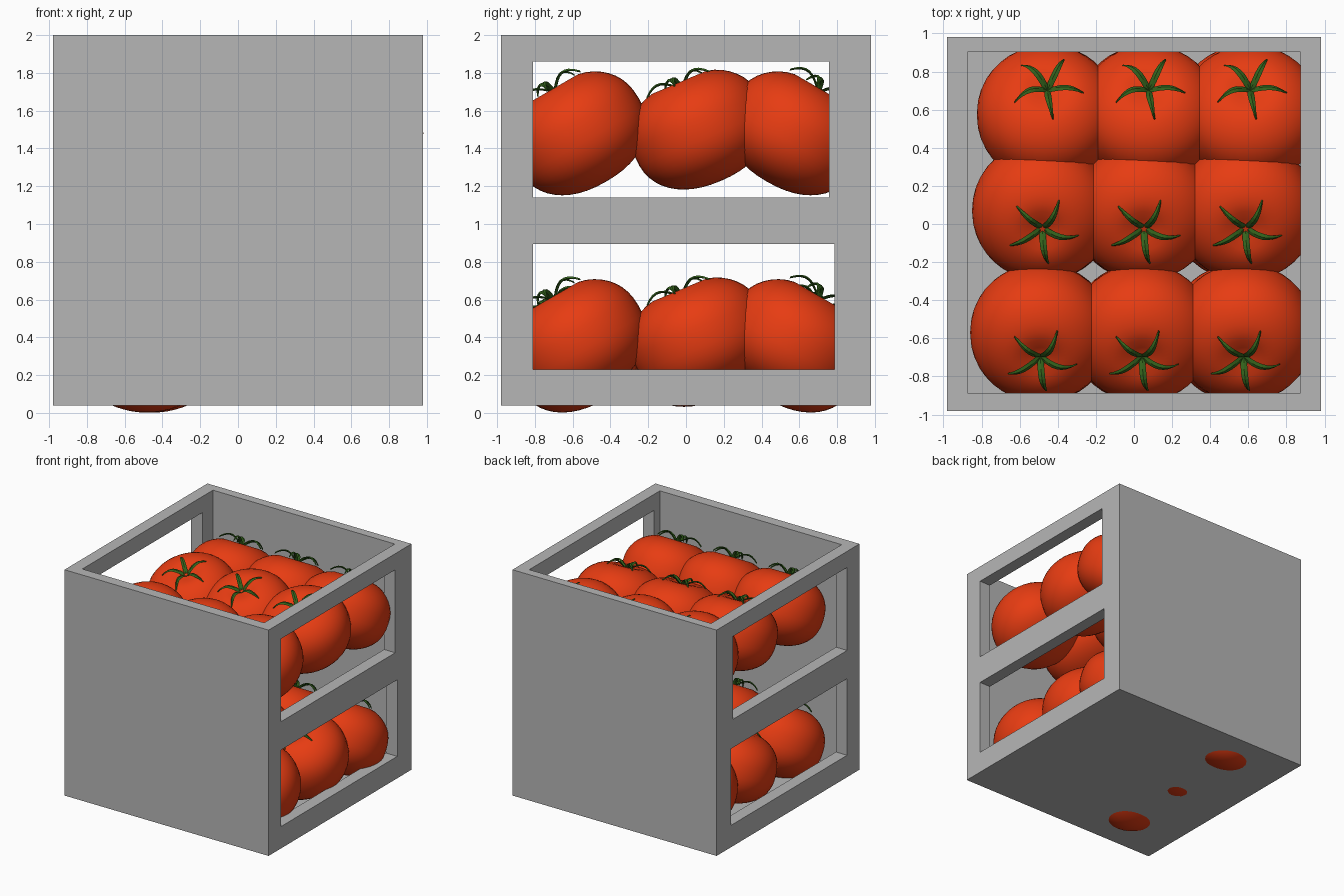
import bpy, bmesh, math
from mathutils import Matrix, Vector

if "Cube" in bpy.data.objects:
    bpy.data.objects.remove(bpy.data.objects["Cube"])


def material(name, rgb):
    m = bpy.data.materials.new(name)
    m.diffuse_color = (*rgb, 1)
    m.use_nodes = True
    m.node_tree.nodes["Principled BSDF"].inputs["Base Color"].default_value = m.diffuse_color
    return m


GREY = material("crate grey", (0.47, 0.47, 0.47))
RED = material("tomato red", (0.80, 0.045, 0.006))
GREEN = material("leaf green", (0.035, 0.13, 0.012))


def add(name, mesh):
    ob = bpy.data.objects.new(name, mesh)
    bpy.context.collection.objects.link(ob)
    return ob


def box(name, lo, hi):
    lo, hi = Vector(lo), Vector(hi)
    bm = bmesh.new()
    size = hi - lo
    bmesh.ops.create_cube(bm, size=1, matrix=Matrix.Translation((lo + hi) / 2) @ Matrix.Diagonal((*size, 1)))
    me = bpy.data.meshes.new(name)
    bm.to_mesh(me)
    bm.free()
    me.materials.append(GREY)
    return add(name, me)


# Crate: open box with two wide windows through both side walls
crate = box("crate", (-0.98, -0.98, 0.04), (0.98, 0.98, 2.0))
cutters = [
    box("cavity_cutter", (-0.873, -0.888, 0.07), (0.873, 0.903, 2.2)),
    box("lower_window_cutter", (-1.2, -0.81, 0.23), (1.2, 0.785, 0.895)),
    box("upper_window_cutter", (-1.2, -0.81, 1.14), (1.2, 0.757, 1.86)),
]
bpy.context.view_layer.objects.active = crate
for c in cutters:
    c.hide_render = True
    mod = crate.modifiers.new(c.name, 'BOOLEAN')
    mod.operation = 'DIFFERENCE'
    mod.solver = 'EXACT'
    mod.object = c
    bpy.ops.object.modifier_apply(modifier=mod.name)
for c in cutters:
    bpy.data.objects.remove(c)

R, H = 0.37, 0.295  # tomato radius and half height


def fruit_point(t):
    """Radius and height of the plump profile at angle t from the stem."""
    s, c = max(math.sin(t), 0), math.cos(t)
    rho = R * s ** 0.9
    z = math.copysign(H * abs(c) ** 0.85, c)
    if c > 0:
        z -= 0.05 * math.exp(-(rho / 0.10) ** 2)  # dimple under the stem
    return rho, z


# Tomato body: lathed profile
def fruit_mesh(segs=40, rings=24):
    bm = bmesh.new()
    top = bm.verts.new((0, 0, fruit_point(0)[1]))
    bottom = bm.verts.new((0, 0, -H))
    rows = []
    for i in range(1, rings):
        rho, z = fruit_point(math.pi * i / rings)
        rows.append([bm.verts.new((rho * math.cos(a), rho * math.sin(a), z))
                     for a in (2 * math.pi * k / segs for k in range(segs))])
    for k in range(segs):
        n = (k + 1) % segs
        bm.faces.new((top, rows[0][k], rows[0][n]))
        bm.faces.new((bottom, rows[-1][n], rows[-1][k]))
        for a, b in zip(rows, rows[1:]):
            bm.faces.new((a[k], b[k], b[n], a[n]))
    for f in bm.faces:
        f.smooth = True
    me = bpy.data.meshes.new("tomato_body")
    bm.to_mesh(me)
    bm.free()
    me.materials.append(RED)
    return me


# Calyx: five arching tapered leaves meeting at the dimple
def leaf_mesh(steps=8, length=0.19):
    bm = bmesh.new()
    for n in range(5):
        ang = math.radians(270 + 72 * n)
        out = Vector((math.cos(ang), math.sin(ang), 0))
        side = Vector((-out.y, out.x, 0))
        prev = None
        for i in range(steps + 1):
            t = i / steps
            z = H - 0.045 + 0.085 * math.sin(math.pi * min(t * 0.8, 1)) - 0.02 * t
            mid = out * (length * t) + side * (0.03 * t * t) + Vector((0, 0, z))
            w = 0.004 + 0.014 * math.sin(math.pi * (0.25 + 0.75 * t))
            ring = [bm.verts.new(mid + side * w), bm.verts.new(mid + Vector((0, 0, 0.007))),
                    bm.verts.new(mid - side * w), bm.verts.new(mid - Vector((0, 0, 0.007)))]
            if prev:
                for k in range(4):
                    j = (k + 1) % 4
                    bm.faces.new((prev[k], prev[j], ring[j], ring[k]))
            else:
                bm.faces.new(ring[::-1])
            prev = ring
        bm.faces.new(prev)
    bmesh.ops.recalc_face_normals(bm, faces=bm.faces)
    me = bpy.data.meshes.new("tomato_leaves")
    bm.to_mesh(me)
    bm.free()
    me.materials.append(GREEN)
    return me


FRUIT, LEAVES = fruit_mesh(), leaf_mesh()

# Rows: name, y, first x, height offset, tilt about x, leaf sink
ROWS = [("front", -0.57, -0.49, 0.0, 30, 0.0),
        ("middle", 0.07, -0.48, 0.02, 23, 0.02),
        ("back", 0.575, -0.455, 0.0, -30, 0.0)]
# Two layers of three by three tomatoes
for layer, z0, step, dx in (("lower", 0.38, 0.52, 0.005), ("upper", 1.48, 0.533, 0.0)):
    for row, y, x0, dz, tilt, sink in ROWS:
        for col in range(3):
            drop = 0.05 if layer == "lower" and col == 0 else 0
            m = (Matrix.Translation((x0 + dx + step * col, y, z0 + dz - drop))
                 @ Matrix.Rotation(math.radians(tilt), 4, 'X'))
            tag = f"{layer}_{row}_{col + 1}"
            add("tomato_" + tag, FRUIT).matrix_world = m
            add("leaves_" + tag, LEAVES).matrix_world = m @ Matrix.Translation((0, 0, -sink))
